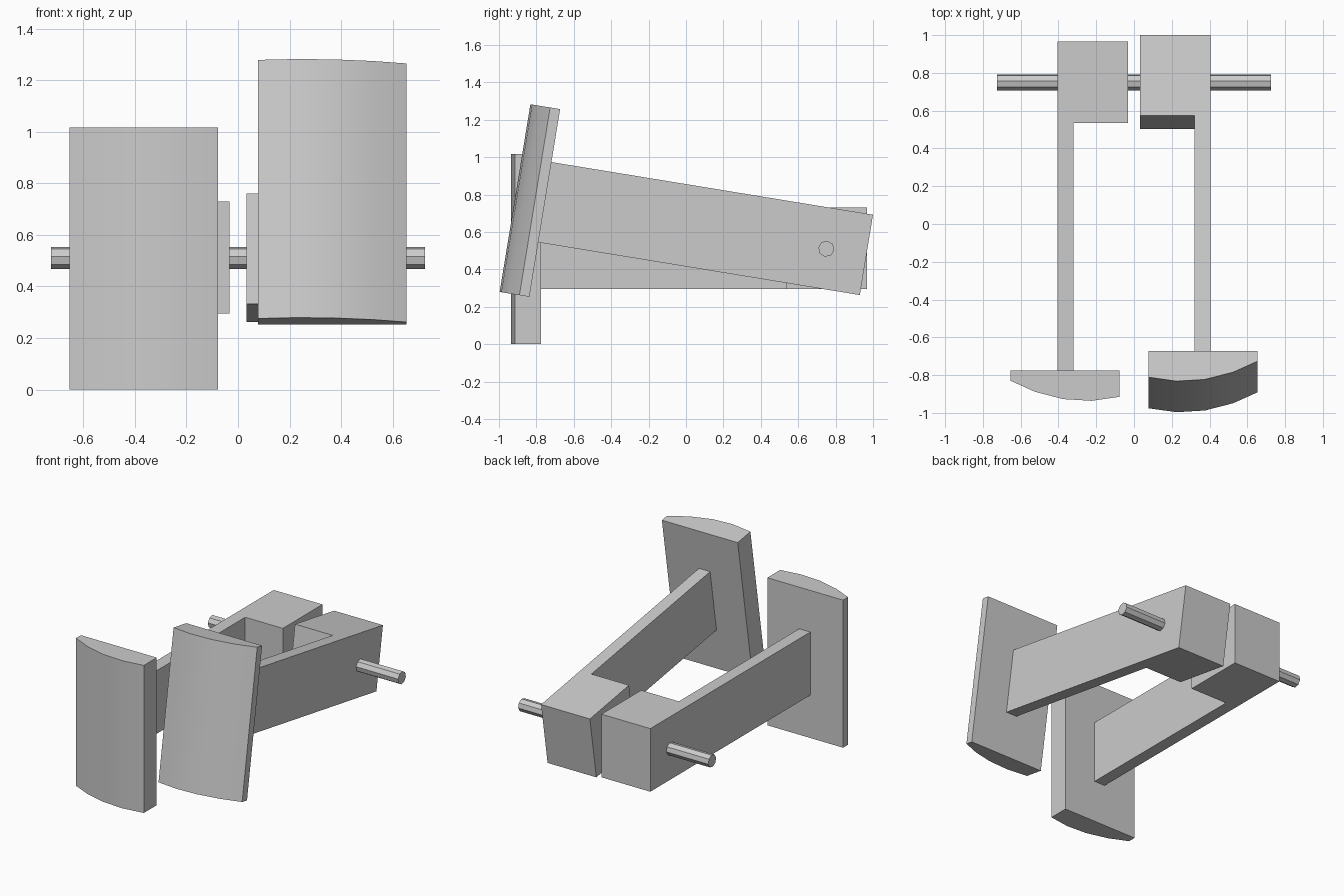
import bpy
import bmesh
import math
from mathutils import Matrix, Vector

cube = bpy.data.objects.get("Cube")
if cube:
    bpy.data.objects.remove(cube, do_unlink=True)

# One plain grey for everything
grey = bpy.data.materials.new("light_grey")
grey.use_nodes = True
grey.diffuse_color = (0.6, 0.6, 0.6, 1)
grey.node_tree.nodes["Principled BSDF"].inputs["Base Color"].default_value = (0.6, 0.6, 0.6, 1)

PIVOT = Vector((0, 0.75, 0.51))
TILT = math.radians(-9.3)


def finish(bm, name, smooth=False):
    bmesh.ops.recalc_face_normals(bm, faces=bm.faces)
    mesh = bpy.data.meshes.new(name)
    bm.to_mesh(mesh)
    bm.free()
    mesh.materials.append(grey)
    obj = bpy.data.objects.new(name, mesh)
    bpy.context.collection.objects.link(obj)
    if smooth:
        bpy.ops.object.select_all(action='DESELECT')
        obj.select_set(True)
        bpy.context.view_layer.objects.active = obj
        bpy.ops.object.shade_smooth_by_angle(angle=math.radians(30))
    return obj


def extrude_plan(name, plan, bottom, top, side, tilt, smooth=False):
    """Raise a plan outline, mirror it to a side and swing it about the axle."""
    bm = bmesh.new()
    face = bm.faces.new([bm.verts.new((x * side, y, bottom)) for x, y in plan])
    raised = bmesh.ops.extrude_face_region(bm, geom=[face])["geom"]
    verts = [v for v in raised if isinstance(v, bmesh.types.BMVert)]
    bmesh.ops.translate(bm, verts=verts, vec=(0, 0, top - bottom))
    bmesh.ops.rotate(bm, verts=bm.verts, cent=PIVOT, matrix=Matrix.Rotation(tilt, 3, 'X'))
    return finish(bm, name, smooth)


# L-shaped lever with a wide hub, and a foot pad with a bowed front
lever_plan = [(0.405, 0.967), (0.033, 0.967), (0.033, 0.535),
              (0.32, 0.535), (0.32, -0.775), (0.405, -0.775)]
pad_plan = [(0.655, -0.775), (0.655, -0.829), (0.525, -0.888), (0.375, -0.927),
            (0.225, -0.936), (0.077, -0.915), (0.077, -0.775)]

# The left pedal is swung up, the right one is level
for label, side, tilt in (("left", 1, TILT), ("right", -1, 0)):
    extrude_plan(label + "_lever", lever_plan, 0.295, 0.73, side, tilt)
    extrude_plan(label + "_foot_pad", pad_plan, 0, 1.017, side, tilt, smooth=True)

# Eight-sided axle through both hubs
bm = bmesh.new()
bmesh.ops.create_cone(bm, cap_ends=True, segments=8, radius1=0.043, radius2=0.043, depth=1.45)
turn = Matrix.Rotation(TILT, 4, 'X') @ Matrix.Rotation(math.pi / 2, 4, 'Y')
bmesh.ops.transform(bm, verts=bm.verts, matrix=Matrix.Translation(PIVOT) @ turn)
finish(bm, "axle")
